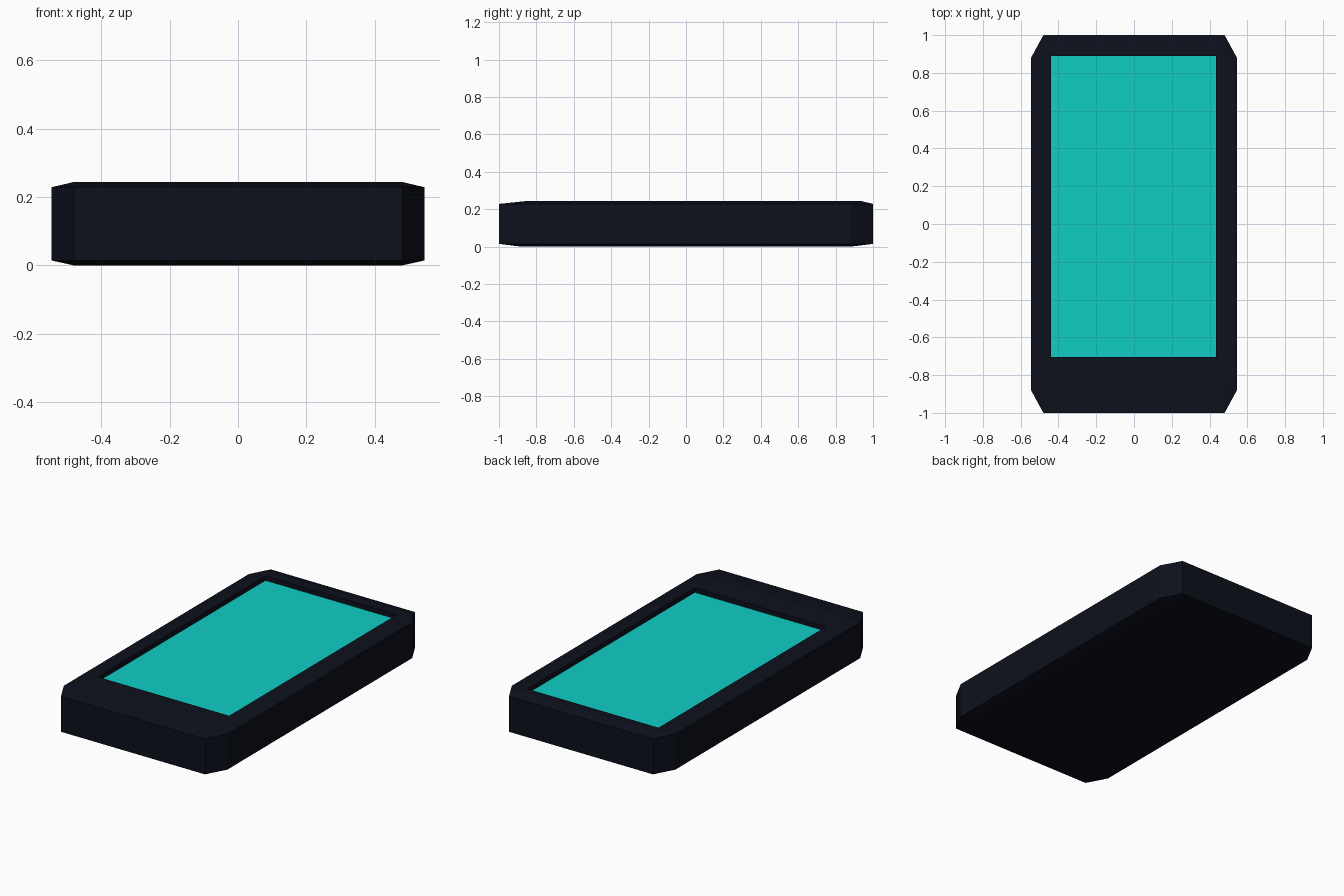
import bpy, bmesh
from mathutils import Vector

if "Cube" in bpy.data.objects:
    bpy.data.objects.remove(bpy.data.objects["Cube"])

HX, HY, H = 0.545, 1.0, 0.243           # half width, half length, height
SX0, SX1, SY0, SY1 = -0.44, 0.435, -0.705, 0.89   # screen opening
FLOOR = H - 0.028                       # recessed screen level


def material(name, color):
    m = bpy.data.materials.new(name)
    m.diffuse_color = color
    m.use_nodes = True
    m.node_tree.nodes["Principled BSDF"].inputs["Base Color"].default_value = m.diffuse_color
    return m


def add_object(name, bm, mat):
    mesh = bpy.data.meshes.new(name)
    bm.to_mesh(mesh)
    bm.free()
    mesh.materials.append(mat)
    ob = bpy.data.objects.new(name, mesh)
    bpy.context.collection.objects.link(ob)
    return ob


def fit_rect(verts, x0, x1, y0, y1):
    # snap four corner vertices onto a rectangle
    for v in verts:
        v.co.x = x1 if v.co.x > 0 else x0
        v.co.y = y1 if v.co.y > 0 else y0


# Casing: chamfered cube stretched to size
bm = bmesh.new()
bmesh.ops.create_cube(bm, size=2)
bmesh.ops.bevel(bm, geom=bm.edges[:], offset=0.12, offset_type='OFFSET',
                segments=1, affect='EDGES')
bmesh.ops.scale(bm, vec=Vector((HX, HY, H / 2)), verts=bm.verts)
bmesh.ops.translate(bm, vec=Vector((0, 0, H / 2)), verts=bm.verts)

# Top rim, then the well that holds the screen
top = max(bm.faces, key=lambda f: f.calc_center_median().z)
fit_rect(top.verts, -0.483, 0.483, -0.86, 0.94)
bmesh.ops.inset_region(bm, faces=[top], thickness=0.02)
fit_rect(top.verts, SX0, SX1, SY0, SY1)
well = bmesh.ops.extrude_discrete_faces(bm, faces=[top])['faces'][0]
for v in well.verts:
    v.co.z = FLOOR
bmesh.ops.delete(bm, geom=[well], context='FACES_ONLY')
bmesh.ops.recalc_face_normals(bm, faces=bm.faces)
add_object("casing", bm, material("dark_casing", (0.004, 0.005, 0.012, 1)))

# Screen: flat panel closing the well
bm = bmesh.new()
bmesh.ops.create_grid(bm, x_segments=1, y_segments=1, size=1)
fit_rect(bm.verts, SX0, SX1, SY0, SY1)
for v in bm.verts:
    v.co.z = FLOOR
add_object("screen", bm, material("cyan_screen", (0.005, 0.61, 0.56, 1)))
